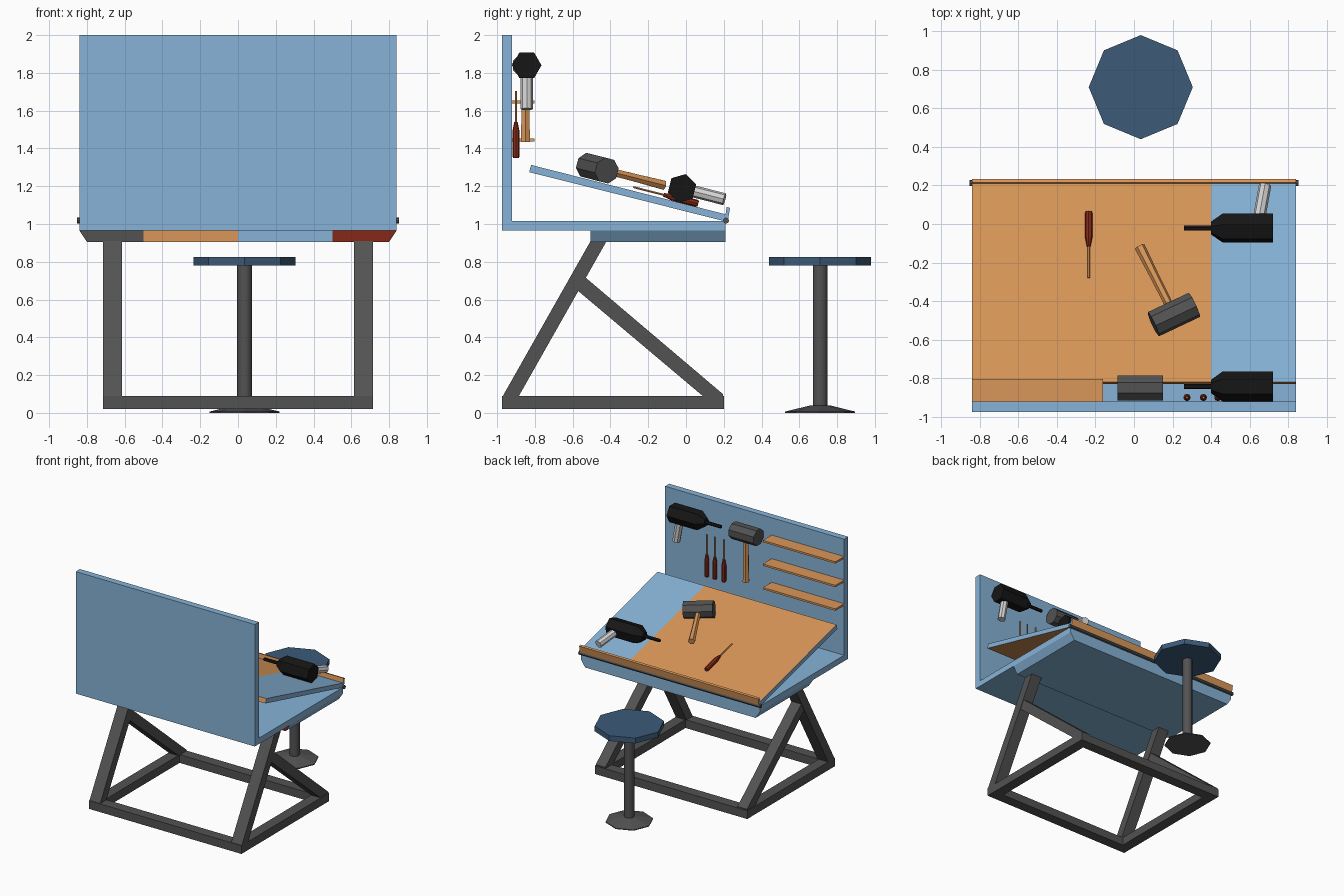
import bpy, bmesh, math
from mathutils import Matrix, Vector

if "Cube" in bpy.data.objects:
    bpy.data.objects.remove(bpy.data.objects["Cube"])


def mat(name, r, g, b):
    m = bpy.data.materials.new(name)
    m.diffuse_color = (r, g, b, 1)
    m.use_nodes = True
    m.node_tree.nodes["Principled BSDF"].inputs["Base Color"].default_value = m.diffuse_color
    return m


BLUE = mat("light blue", 0.24, 0.45, 0.68)
WOOD = mat("orange wood", 0.70, 0.31, 0.10)
STEEL = mat("dark grey steel", 0.085, 0.085, 0.085)
SEAT = mat("dark blue seat", 0.045, 0.105, 0.19)
BLACK = mat("black", 0.008, 0.008, 0.008)
WHITE = mat("pale grey", 0.65, 0.65, 0.65)
RED = mat("dark red", 0.24, 0.022, 0.008)


def finish(bm, name, mats, rule=None, smooth=False):
    bmesh.ops.recalc_face_normals(bm, faces=bm.faces)
    bm.normal_update()
    for f in bm.faces:
        f.smooth = False
        if rule:
            f.material_index = rule(f.normal, f.calc_center_median())
    me = bpy.data.meshes.new(name)
    bm.to_mesh(me)
    bm.free()
    for m in mats:
        me.materials.append(m)
    ob = bpy.data.objects.new(name, me)
    bpy.context.collection.objects.link(ob)
    if smooth:
        bpy.ops.object.select_all(action='DESELECT')
        ob.select_set(True)
        bpy.context.view_layer.objects.active = ob
        bpy.ops.object.shade_smooth_by_angle(angle=math.radians(50))
    return ob


def extrude(name, prof, xs, mats, rule=None):
    """Sweep a y-z profile through the x stations (extra stations cut the faces)."""
    bm = bmesh.new()
    rings = [[bm.verts.new((x, y, z)) for y, z in prof] for x in xs]
    n = len(prof)
    for a, b in zip(rings, rings[1:]):
        for i in range(n):
            bm.faces.new((a[i], a[(i + 1) % n], b[(i + 1) % n], b[i]))
    bm.faces.new(rings[0])
    bm.faces.new(rings[-1])
    return finish(bm, name, mats, rule)


def box(name, x0, x1, y0, y1, z0, z1, m):
    return extrude(name, [(y0, z0), (y1, z0), (y1, z1), (y0, z1)], (x0, x1), [m])


def lathe(name, rings, sides, m, M=Matrix(), a0=0.0, smooth=False):
    """Rings of (height, radius) along local z, placed by matrix M."""
    bm = bmesh.new()
    loops = []
    for h, r in rings:
        loops.append([bm.verts.new(M @ Vector((r * math.cos(a0 + k * math.tau / sides),
                                               r * math.sin(a0 + k * math.tau / sides), h)))
                      for k in range(sides)])
    for a, b in zip(loops, loops[1:]):
        for i in range(sides):
            bm.faces.new((a[i], a[(i + 1) % sides], b[(i + 1) % sides], b[i]))
    bm.faces.new(loops[0])
    bm.faces.new(loops[-1])
    return finish(bm, name, [m], smooth=smooth)


# local z -> x, local x -> y, local y -> z
ALONG_X = Matrix(((0, 0, 1, 0), (1, 0, 0, 0), (0, 1, 0, 0), (0, 0, 0, 1)))

# --- back panel and desk shelf
box("back_panel", -0.84, 0.84, -0.975, -0.92, 0.965, 2.0, BLUE)
box("desk_shelf", -0.84, 0.84, -0.92, 0.21, 0.965, 1.015, BLUE)

# --- tray below the shelf, narrower at the bottom, with four coloured rear panels
XS = (-0.84, -0.5, 0.0, 0.5, 0.84)
bm = bmesh.new()
cols = []
for x in XS:
    xb = max(-0.8, min(0.8, x))
    cols.append([bm.verts.new(p) for p in ((x, -0.505, 0.965), (xb, -0.505, 0.905),
                                           (xb, 0.21, 0.905), (x, 0.21, 0.965))])
for a, b in zip(cols, cols[1:]):
    for i in range(4):
        bm.faces.new((a[i], a[(i + 1) % 4], b[(i + 1) % 4], b[i]))
bm.faces.new(cols[0])
bm.faces.new(cols[-1])


def tray_rule(n, c):
    if n.y > -0.9:
        return 0
    return 1 if c.x < -0.5 else 2 if c.x < 0 else 0 if c.x < 0.5 else 3


finish(bm, "tray", [BLUE, STEEL, WOOD, RED], tray_rule)

# --- sloping work board, blue ends and blue right-hand work area
SLOPE = 0.255


def board_z(y):
    return 1.05 - SLOPE * (y - 0.21)


extrude("work_board", [(-0.83, board_z(-0.82) - 0.038), (0.205, 1.015), (0.215, 1.05),
                       (-0.82, board_z(-0.82))],
        (-0.84, 0.4, 0.84), [WOOD, BLUE],
        lambda n, c: 1 if abs(n.x) > 0.9 or (n.z > 0.7 and c.x > 0.4) else 0)
extrude("front_lip", [(0.205, 1.02), (0.222, 1.02), (0.233, 1.085), (0.215, 1.09)],
        (-0.84, 0.84), [WOOD, BLUE], lambda n, c: 1 if abs(n.x) > 0.9 else 0)
lathe("hinge_rod", [(-0.853, 0.016), (0.853, 0.016)], 8, STEEL,
      Matrix.Translation((0, 0.212, 1.018)) @ ALONG_X)

# --- wall shelves
for i in range(3):
    z = 1.445 + 0.2 * i
    box(f"wall_shelf_{i + 1}", -0.84, -0.16, -0.92, -0.803, z - 0.008, z + 0.008, WOOD)

# --- steel stand
LEG = [(-0.975, 0.08), (-0.89, 0.08), (-0.42, 0.91), (-0.505, 0.91)]
BRACE = [(0.10, 0.08), (0.195, 0.08), (0.195, 0.10), (-0.53, 0.715), (-0.60, 0.67)]
for s, side in ((-1, "left"), (1, "right")):
    extrude(side + "_leg", LEG, (s * 0.615, s * 0.715), [STEEL])
    extrude(side + "_brace", BRACE, (s * 0.62, s * 0.71), [STEEL])
    x0, x1 = sorted((s * 0.625, s * 0.715))
    box(side + "_floor_rail", x0, x1, -0.975, 0.2, 0.02, 0.09, STEEL)
for name, y in (("rear_cross_rail", -0.975), ("front_cross_rail", 0.11)):
    box(name, -0.625, 0.625, y, y + 0.09, 0.02, 0.09, STEEL)

# --- stool
S = Matrix.Translation((0.035, 0.71, 0))
lathe("stool_seat", [(0.78, 0.27), (0.825, 0.27)], 8, SEAT, S)
lathe("stool_post", [(0.03, 0.04), (0.785, 0.04)], 10, STEEL, S, smooth=True)
lathe("stool_foot", [(0.0, 0.185), (0.007, 0.185), (0.04, 0.05)], 8, STEEL, S)


# --- tools: local x along the wall, y out of it, z up it
def on_wall(x, z):
    return Matrix.Translation((x, -0.92, z))


def on_board(x, y, turn=0.0):
    tilt = math.pi / 2 - math.atan(SLOPE)
    return (Matrix.Translation((x, y, board_z(y))) @ Matrix.Rotation(tilt, 4, 'X')
            @ Matrix.Rotation(turn, 4, 'Y'))


def drill(tag, P):
    B = P @ Matrix.Translation((0, 0.077, 0)) @ ALONG_X
    lathe(tag + "_drill_body", [(-0.16, 0.035), (-0.1, 0.078), (0.16, 0.078)], 6, BLACK, B)
    lathe(tag + "_drill_bit", [(-0.30, 0.014), (-0.15, 0.014)], 6, BLACK, B)
    G = P @ Matrix.Translation((0.085, 0.077, -0.03)) @ Matrix.Rotation(math.radians(170), 4, 'Y')
    lathe(tag + "_drill_grip", [(0, 0.032), (0.205, 0.032)], 8, WHITE, G)


def mallet(tag, P):
    C = P @ Matrix.Translation((0, 0.07, 0))
    lathe(tag + "_mallet_head", [(-0.118, 0.07), (0.118, 0.07)], 8, STEEL,
          C @ ALONG_X, math.pi / 8)
    lathe(tag + "_mallet_handle", [(-0.405, 0.028), (-0.25, 0.024), (-0.05, 0.022)], 6, WOOD, C)


def screwdriver(tag, P):
    C = P @ Matrix.Translation((0, 0.02, 0))
    lathe(tag + "_screwdriver_handle",
          [(0, 0.016), (0.01, 0.019), (0.14, 0.019), (0.19, 0.009)], 8, RED, C)
    lathe(tag + "_screwdriver_shaft", [(0.18, 0.006), (0.355, 0.006)], 6, WOOD, C)


drill("wall", on_wall(0.56, 1.84))
mallet("wall", on_wall(0.032, 1.84))
for i, x in enumerate((0.275, 0.36, 0.435)):
    screwdriver(f"wall_{i + 1}", on_wall(x, 1.35))
drill("board", on_board(0.56, -0.04))
mallet("board", on_board(0.207, -0.487, math.radians(26)))
screwdriver("board", on_board(-0.235, 0.06))
